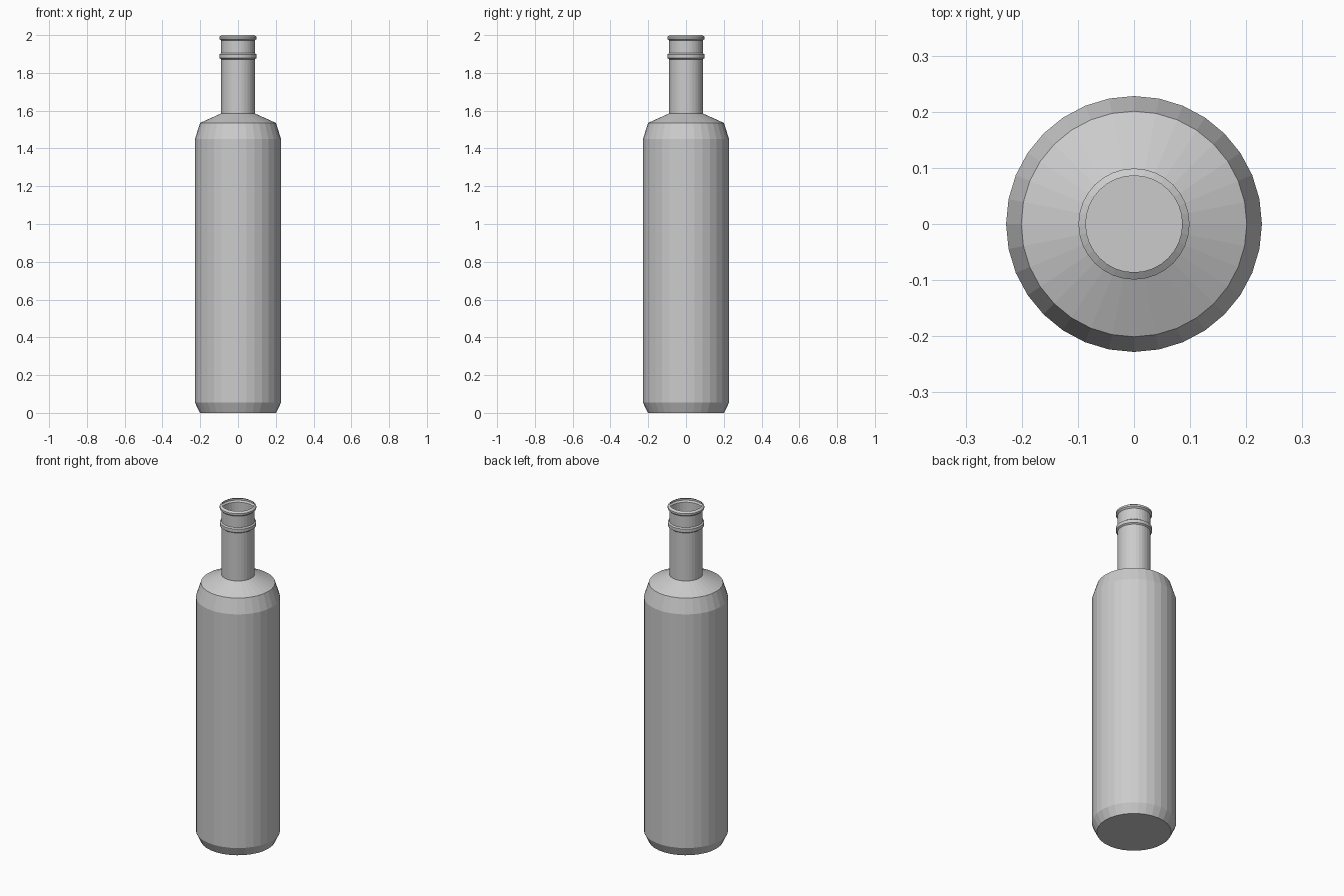
import bpy
import bmesh
import math

cube = bpy.data.objects.get("Cube")
if cube:
    bpy.data.objects.remove(cube, do_unlink=True)

SIDES = 32

glass = bpy.data.materials.new("light_grey")
glass.use_nodes = True
colour = (0.6, 0.6, 0.6, 1)
glass.diffuse_color = colour
glass.node_tree.nodes["Principled BSDF"].inputs["Base Color"].default_value = colour

# Radius and height, from the base up to the open mouth
body = [(0.202, 0), (0.228, 0.055), (0.228, 1.45), (0.201, 1.535), (0.09, 1.585)]
neck_ring = [(0.09, 1.872), (0.098, 1.878), (0.098, 1.898), (0.09, 1.904)]
lip = [(0.09, 1.972), (0.099, 1.98), (0.099, 1.991), (0.086, 2.0)]


def lathe(name, profile):
    bm = bmesh.new()
    rings = []
    for r, z in profile:
        angles = [2 * math.pi * i / SIDES for i in range(SIDES)]
        rings.append([bm.verts.new((r * math.cos(a), r * math.sin(a), z)) for a in angles])
    for low, high in zip(rings, rings[1:]):
        for i in range(SIDES):
            j = (i + 1) % SIDES
            bm.faces.new((low[i], low[j], high[j], high[i]))
    # Flat base, open top
    bm.faces.new(rings[0][::-1])
    mesh = bpy.data.meshes.new(name)
    bm.to_mesh(mesh)
    bm.free()
    mesh.materials.append(glass)
    obj = bpy.data.objects.new(name, mesh)
    bpy.context.collection.objects.link(obj)
    return obj


lathe("bottle", body + neck_ring + lip)
